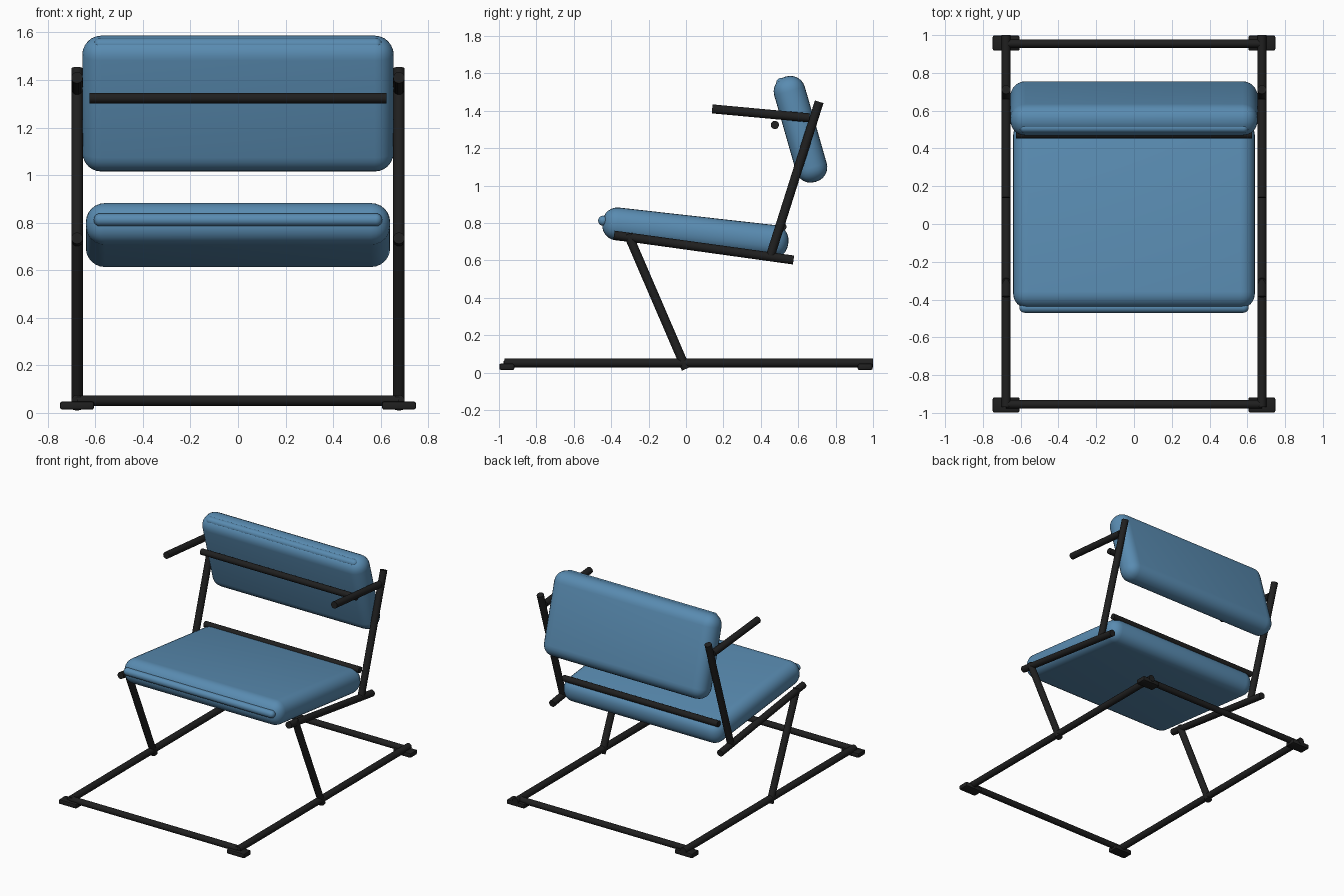
import bpy
from math import radians
from mathutils import Vector

cube = bpy.data.objects.get("Cube")
if cube:
    bpy.data.objects.remove(cube, do_unlink=True)


def make_material(name, rgb, roughness):
    mat = bpy.data.materials.new(name)
    mat.use_nodes = True
    mat.diffuse_color = (*rgb, 1)
    bsdf = next(n for n in mat.node_tree.nodes if n.type == 'BSDF_PRINCIPLED')
    bsdf.inputs["Base Color"].default_value = (*rgb, 1)
    bsdf.inputs["Roughness"].default_value = roughness
    return mat


BLUE = make_material("blue fabric", (0.10, 0.26, 0.44), 0.8)
BLACK = make_material("black metal", (0.014, 0.014, 0.014), 0.5)


def finish(name, mat):
    obj = bpy.context.object
    obj.name = name
    obj.data.materials.append(mat)
    bpy.ops.object.shade_smooth_by_angle(angle=radians(35))
    return obj


def tube(name, start, end, radius=0.024, mat=BLACK):
    """Straight round bar between two points."""
    a, b = Vector(start), Vector(end)
    bpy.ops.mesh.primitive_cylinder_add(
        vertices=20, radius=radius, depth=(b - a).length, location=(a + b) / 2,
        rotation=(b - a).to_track_quat('Z', 'Y').to_euler())
    return finish(name, mat)


def rounded_box(name, center, size, bevel, mat, tilt=0, segments=6):
    bpy.ops.mesh.primitive_cube_add(size=1, location=center)
    obj = bpy.context.object
    obj.scale = size
    bpy.ops.object.transform_apply(location=False, rotation=False, scale=True)
    obj.rotation_euler.x = radians(tilt)
    mod = obj.modifiers.new("Rounding", 'BEVEL')
    mod.width = bevel
    mod.segments = segments
    bpy.ops.object.modifier_apply(modifier=mod.name)
    return finish(name, mat)


def piping(name, y, z, half, radius):
    """Round-ended padded roll running across a cushion."""
    tube(name, (-half, y, z), (half, y, z), radius, BLUE)
    for side, x in (("left", half), ("right", -half)):
        bpy.ops.mesh.primitive_uv_sphere_add(
            segments=20, ring_count=10, radius=radius, location=(x, y, z))
        finish(f"{name}_{side}_end", BLUE)


# Side frames: base rail, leg, seat rail, back upright and arm
X = 0.677
side_bars = {
    "base_rail": ((-0.97, 0.052), (1.0, 0.052)),
    "leg": ((0.0, 0.02), (-0.31, 0.74)),
    "seat_rail": ((-0.385, 0.735), (0.575, 0.602)),
    "back_upright": ((0.45, 0.62), (0.712, 1.448)),
    "arm": ((0.14, 1.41), (0.66, 1.362)),
}
for side, s in (("left", 1), ("right", -1)):
    for part, (p, q) in side_bars.items():
        tube(f"{side}_{part}", (s * X, *p), (s * X, *q))
    for end, y in (("front", -0.958), ("back", 0.958)):
        rounded_box(f"{side}_{end}_foot", (s * X, y, 0.031),
                    (0.142, 0.08, 0.034), 0.008, BLACK, segments=2)

# Cross bars
for name, half, y, z in (("front_base_bar", X, -0.955, 0.052),
                         ("back_base_bar", X, 0.955, 0.052),
                         ("seat_cross_bar", 0.625, 0.515, 0.78),
                         ("back_cross_bar", 0.625, 0.475, 1.324)):
    tube(name, (-half, y, z), (half, y, z), 0.022)

# Cushions with a padded roll along the leading edge
rounded_box("seat_cushion", (0, 0.05, 0.748), (1.28, 1.0, 0.176),
            0.08, BLUE, tilt=-6.4)
rounded_box("back_cushion", (0, 0.612, 1.301), (1.31, 0.585, 0.17)[:1] + (0.17, 0.585),
            0.08, BLUE, tilt=16)
piping("seat_piping", -0.443, 0.812, 0.58, 0.027)
piping("back_piping", 0.509, 1.549, 0.58, 0.027)
